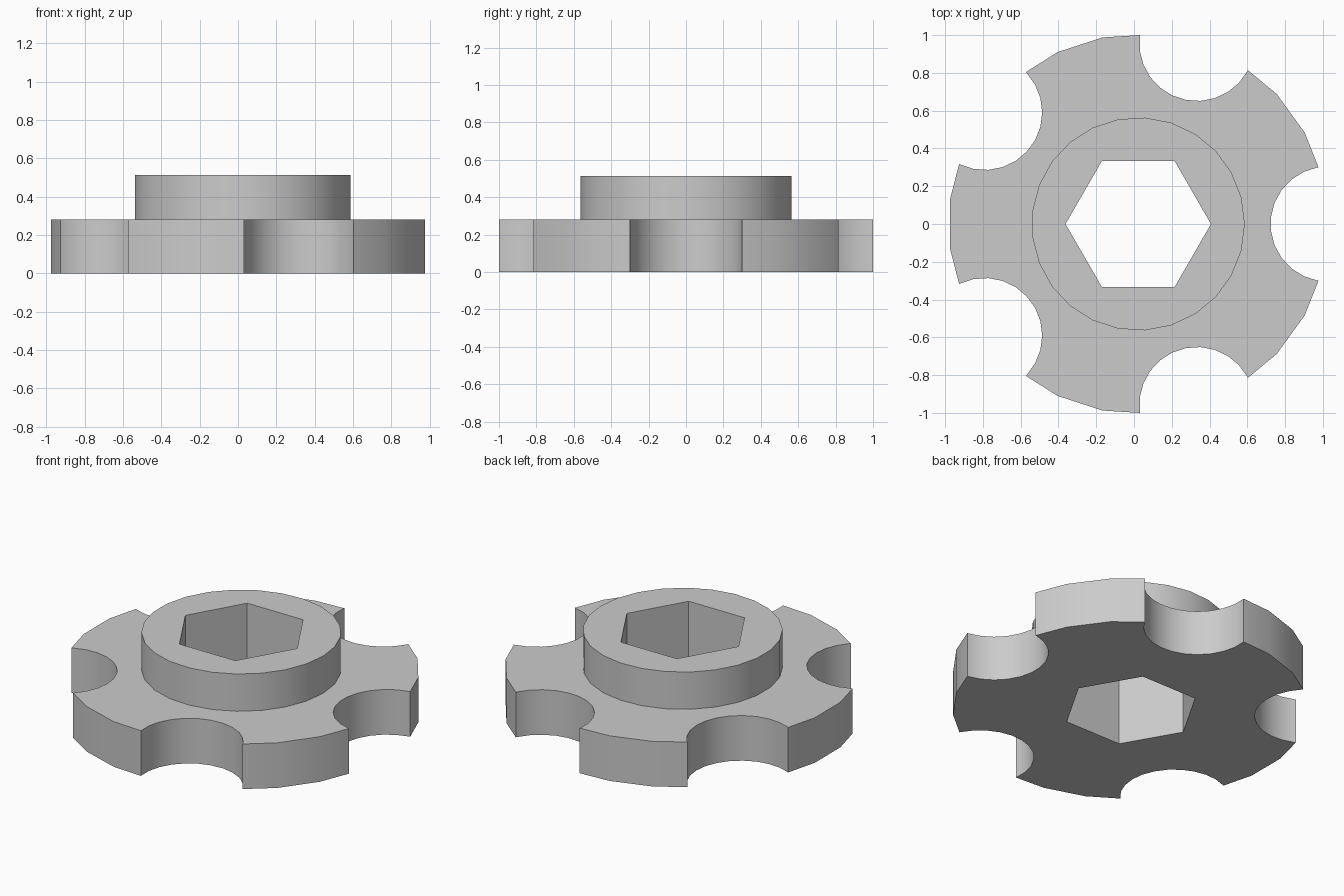
import bpy
import bmesh
from math import cos, sin, tau

SIDES = 25
CENTRE_X = 0.0225
RIM = 1.0055
BASE_TOP = 0.281
COLLAR_TOP = 0.513

default_cube = bpy.data.objects.get("Cube")
if default_cube:
    bpy.data.objects.remove(default_cube, do_unlink=True)

grey = bpy.data.materials.new("plain grey")
grey.use_nodes = True
colour = (0.6, 0.6, 0.6, 1)
grey.diffuse_color = colour
grey.node_tree.nodes["Principled BSDF"].inputs["Base Color"].default_value = colour


def add_prism(name, radius, bottom, top, sides=SIDES, centres=((0, 0),)):
    """One upright regular prism per centre, first corner towards +x."""
    bm = bmesh.new()
    for cx, cy in centres:
        ring = [bm.verts.new((CENTRE_X + cx + radius * cos(tau * i / sides),
                              cy + radius * sin(tau * i / sides), bottom))
                for i in range(sides)]
        base = bm.faces.new(ring)
        raised = bmesh.ops.extrude_face_region(bm, geom=[base], use_keep_orig=True)
        moved = [v for v in raised["geom"] if isinstance(v, bmesh.types.BMVert)]
        bmesh.ops.translate(bm, verts=moved, vec=(0, 0, top - bottom))
    bmesh.ops.recalc_face_normals(bm, faces=bm.faces)
    mesh = bpy.data.meshes.new(name)
    bm.to_mesh(mesh)
    bm.free()
    mesh.materials.append(grey)
    obj = bpy.data.objects.new(name, mesh)
    bpy.context.collection.objects.link(obj)
    return obj


def combine(target, tool, operation):
    """Apply a boolean and discard its tool."""
    mod = target.modifiers.new(tool.name, 'BOOLEAN')
    mod.operation = operation
    mod.solver = 'EXACT'
    mod.object = tool
    tool.hide_render = True
    bpy.context.view_layer.objects.active = target
    bpy.ops.object.modifier_apply(modifier=mod.name)
    bpy.data.objects.remove(tool, do_unlink=True)


# Disc with a raised collar
knob = add_prism("notched_knob", RIM, 0, BASE_TOP)
combine(knob, add_prism("collar", 0.564, 0.1, COLLAR_TOP), 'UNION')

# Five round finger notches centred on the rim
notch_centres = [(RIM * cos(tau * k / 5), RIM * sin(tau * k / 5)) for k in range(5)]
combine(knob, add_prism("finger_notches", 0.305, -0.2, 0.8, centres=notch_centres), 'DIFFERENCE')

# Hexagonal through hole
combine(knob, add_prism("hex_hole", 0.385, -0.2, 0.8, sides=6), 'DIFFERENCE')

# Smooth round walls, crisp corners
bpy.ops.object.select_all(action='DESELECT')
knob.select_set(True)
bpy.context.view_layer.objects.active = knob
bpy.ops.object.shade_smooth_by_angle(angle=0.5)
